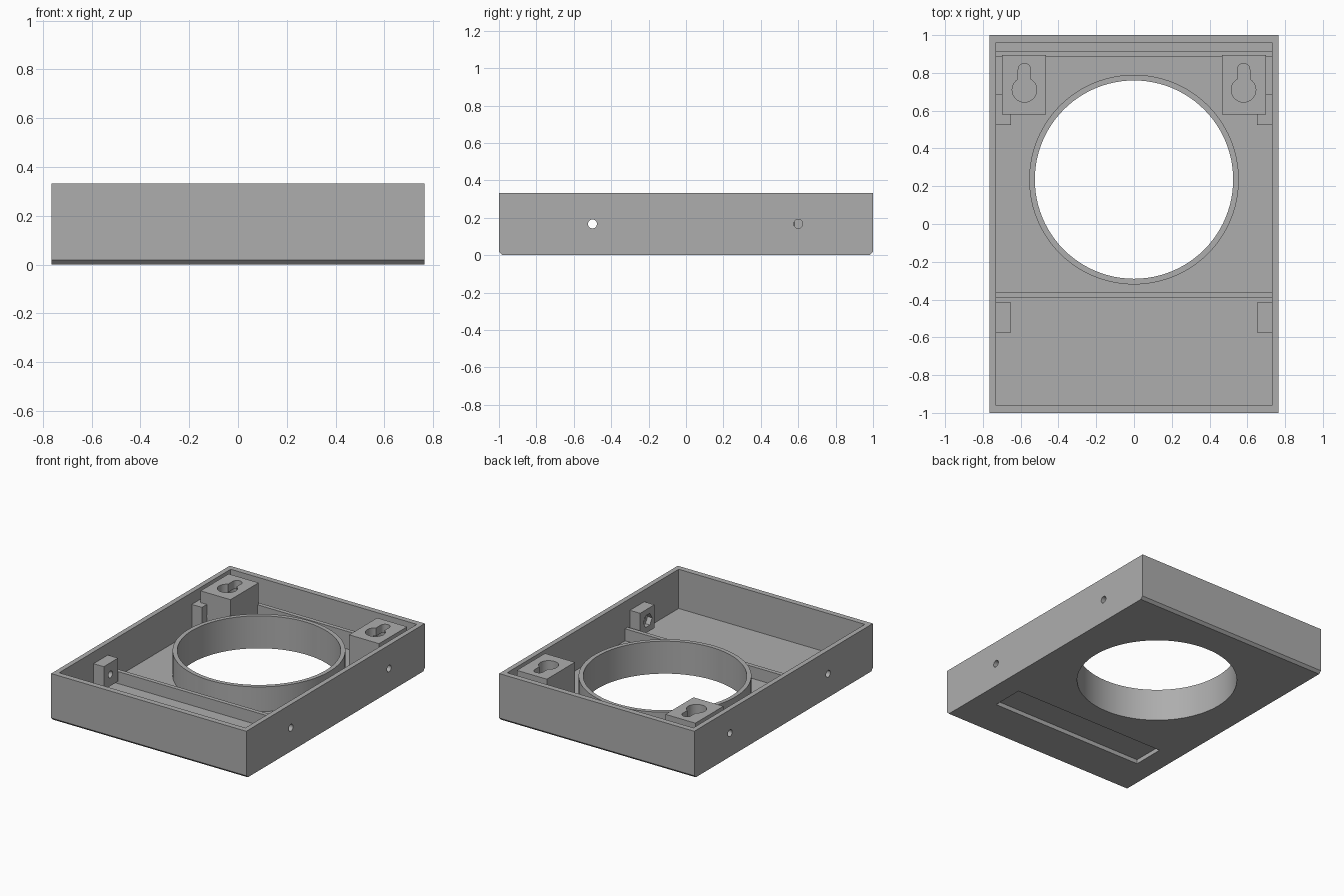
import bpy
import bmesh
from math import pi, radians
from mathutils import Matrix

if "Cube" in bpy.data.objects:
    bpy.data.objects.remove(bpy.data.objects["Cube"], do_unlink=True)

grey = bpy.data.materials.new("plain grey")
grey.use_nodes = True
grey.diffuse_color = (0.42, 0.42, 0.42, 1)
grey.node_tree.nodes["Principled BSDF"].inputs["Base Color"].default_value = (0.42, 0.42, 0.42, 1)

HALF_X, HEIGHT, FLOOR = 0.765, 0.333, 0.055
IN_X, IN_Y = 0.73, 0.96
RING_Y, HOLE_R = 0.235, 0.525


def finish(name, bm):
    bmesh.ops.recalc_face_normals(bm, faces=bm.faces)
    mesh = bpy.data.meshes.new(name)
    bm.to_mesh(mesh)
    bm.free()
    mesh.materials.append(grey)
    obj = bpy.data.objects.new(name, mesh)
    bpy.context.collection.objects.link(obj)
    return obj


def box(name, x, y, z):
    """Box from (low, high) ranges."""
    bm = bmesh.new()
    bmesh.ops.create_cube(bm, size=1)
    for v in bm.verts:
        for i, (lo, hi) in enumerate((x, y, z)):
            v.co[i] = hi if v.co[i] > 0 else lo
    return finish(name, bm)


def cylinder(name, center, radius, depth, axis="Z", sides=32):
    bm = bmesh.new()
    turn = Matrix.Rotation(pi / 2, 4, "Y") if axis == "X" else Matrix()
    bmesh.ops.create_cone(bm, cap_ends=True, segments=sides, radius1=radius,
                          radius2=radius, depth=depth,
                          matrix=Matrix.Translation(center) @ turn)
    return finish(name, bm)


def cut(obj, *cutters):
    """Subtract each cutter, then discard it."""
    for cutter in cutters:
        cutter.hide_render = True
        mod = obj.modifiers.new("cut", "BOOLEAN")
        mod.operation = "DIFFERENCE"
        mod.solver = "EXACT"
        mod.object = cutter
        bpy.context.view_layer.objects.active = obj
        bpy.ops.object.modifier_apply(modifier=mod.name)
        bpy.data.objects.remove(cutter, do_unlink=True)


def smooth(obj):
    bpy.ops.object.select_all(action="DESELECT")
    obj.select_set(True)
    bpy.context.view_layer.objects.active = obj
    bpy.ops.object.shade_smooth_by_angle(angle=radians(30))


def keyhole(cx, z_mid, depth, slot_r):
    """Round entry with a narrower slot running to the back."""
    return (cylinder("entry_cutter", (cx, 0.71, z_mid), 0.065, depth),
            box("slot_cutter", (cx - slot_r, cx + slot_r), (0.71, 0.817),
                (z_mid - depth / 2, z_mid + depth / 2)),
            cylinder("slot_end_cutter", (cx, 0.817, z_mid), slot_r, depth))


def screw_hole(side, y):
    return cylinder("screw_cutter", (side * 0.73, y, 0.167), 0.024, 0.2, "X", 24)


# Tray with chamfered lower front and back edges
tray = box("tray", (-HALF_X, HALF_X), (-1, 1), (0, HEIGHT))
bm = bmesh.new()
bm.from_mesh(tray.data)
edges = [e for e in bm.edges
         if all(v.co.z < 0.01 for v in e.verts) and e.verts[0].co.y == e.verts[1].co.y]
bmesh.ops.bevel(bm, geom=edges, offset=0.018, segments=1, affect="EDGES")
bm.to_mesh(tray.data)
bm.free()
cut(tray,
    box("inside_cutter", (-IN_X, IN_X), (-IN_Y, IN_Y), (FLOOR, 1)),
    cylinder("opening_cutter", (0, RING_Y, 0), HOLE_R, 0.5, sides=96),
    box("underside_recess_cutter", (-0.605, 0.605), (-0.69, -0.46), (-0.1, 0.03)),
    *[screw_hole(s, y) for s in (-1, 1) for y in (-0.5, 0.6)])
smooth(tray)

# Raised collar round the opening
ring = cylinder("opening_collar", (0, RING_Y, (FLOOR + 0.23) / 2), 0.555, 0.23 - FLOOR, sides=96)
cut(ring, cylinder("collar_cutter", (0, RING_Y, 0.15), HOLE_R, 1, sides=96))
smooth(ring)

# Low ribs across the floor
box("front_rib", (-IN_X, IN_X), (-0.39, -0.36), (FLOOR, 0.14))
box("back_rib", (-IN_X, IN_X), (0.885, 0.915), (FLOOR, 0.18))

for side, label in ((1, "left"), (-1, "right")):
    # Hanging blocks with keyholes that widen below the top plate
    xs = sorted((side * 0.465, side * 0.70))
    block = box(label + "_hanging_block", xs, (0.58, 0.895), (FLOOR, HEIGHT))
    cx = side * 0.58
    cut(block, *keyhole(cx, HEIGHT, 0.12, 0.033), *keyhole(cx, 0.23, 0.09, 0.064))
    smooth(block)

    # Screw bosses on the side walls
    for y, place in ((-0.495, "front"), (0.605, "back")):
        xs = sorted((side * 0.65, side * IN_X))
        boss = box(f"{label}_{place}_screw_boss", xs, (y - 0.08, y + 0.08), (0.085, 0.25))
        cut(boss, screw_hole(side, y - 0.005))
        if side > 0:
            # Hexagonal nut pocket on the inner face
            cut(boss, cylinder("nut_cutter", (0.65, y - 0.005, 0.167), 0.048, 0.07, "X", 6))
        smooth(boss)
